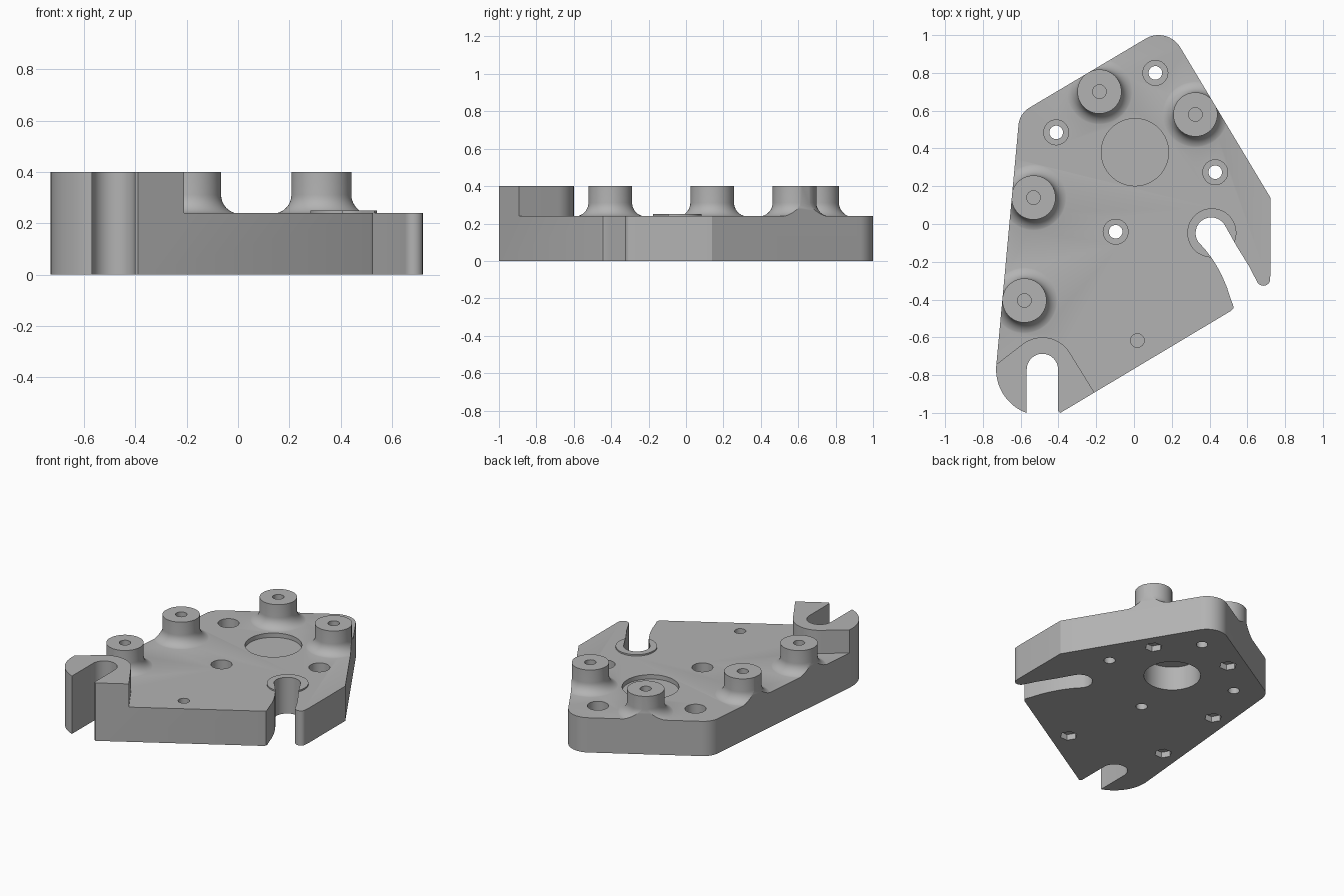
import bpy, bmesh
from math import cos, sin, pi, radians

cube = bpy.data.objects.get("Cube")
if cube:
    bpy.data.objects.remove(cube, do_unlink=True)

GREY = (0.45, 0.45, 0.45, 1)
mat = bpy.data.materials.new("plain_grey")
mat.use_nodes = True
mat.diffuse_color = GREY
mat.node_tree.nodes["Principled BSDF"].inputs["Base Color"].default_value = GREY


def arc(cx, cy, r, start, end, steps=16):
    angles = [radians(start + (end - start) * i / steps) for i in range(steps + 1)]
    return [(cx + r * cos(a), cy + r * sin(a)) for a in angles]


def make_object(name, bm):
    bmesh.ops.recalc_face_normals(bm, faces=bm.faces)
    mesh = bpy.data.meshes.new(name)
    bm.to_mesh(mesh)
    bm.free()
    mesh.materials.append(mat)
    obj = bpy.data.objects.new(name, mesh)
    bpy.context.collection.objects.link(obj)
    return obj


def prism(name, points, z0, z1):
    bm = bmesh.new()
    face = bm.faces.new([bm.verts.new((x, y, z0)) for x, y in points])
    top = bmesh.ops.extrude_face_region(bm, geom=[face])["geom"]
    verts = [v for v in top if isinstance(v, bmesh.types.BMVert)]
    bmesh.ops.translate(bm, verts=verts, vec=(0, 0, z1 - z0))
    return make_object(name, bm)


def cylinder(name, x, y, r, z0, z1, sides=40):
    return prism(name, arc(x, y, r, 0, 360, sides)[:-1], z0, z1)


def lathe(name, x, y, profile, sides=56):
    bm = bmesh.new()
    verts = [bm.verts.new((x + r, y, z)) for r, z in profile]
    edges = [bm.edges.new(pair) for pair in zip(verts, verts[1:])]
    bmesh.ops.spin(bm, geom=verts + edges, cent=(x, y, 0), axis=(0, 0, 1),
                   angle=2 * pi, steps=sides)
    bmesh.ops.remove_doubles(bm, verts=bm.verts, dist=1e-5)
    return make_object(name, bm)


def combine(target, tool, operation):
    mod = target.modifiers.new(operation.lower(), "BOOLEAN")
    mod.operation, mod.solver, mod.object = operation, "EXACT", tool
    bpy.context.view_layer.objects.active = target
    bpy.ops.object.modifier_apply(modifier=mod.name)
    bpy.data.objects.remove(tool, do_unlink=True)


PLATE, TOP, ABOVE, BELOW = 0.24, 0.4, 0.6, -0.1
bosses = [(-0.183, 0.701), (0.325, 0.58), (-0.532, 0.14), (-0.58, -0.405)]
screws = [(0.113, 0.8), (-0.412, 0.485), (0.43, 0.274), (-0.097, -0.041)]
nuts = bosses + [(0.018, -0.617)]

# Plate stock
body = prism("mounting_plate", [(-1, -1.2), (1, -1.2), (1, 1.2), (-1, 1.2)], 0, PLATE)

# Standoff bosses with a filleted foot
fillet = arc(0.19, 0.311, 0.073, 180, 270, 10)
profile = [(0, TOP), (0.117, TOP)] + fillet + [(0.19, 0.15), (0, 0.15)]
for x, y in bosses:
    combine(body, lathe("boss", x, y, profile), "UNION")

# Raised block around the straight slot, and raised ring at the curved slot
block = arc(-0.485, -0.77, 0.17, 31, 128)
block += [(-0.9, -0.875), (-0.9, -1.15), (-0.05, -1.15)]
combine(body, prism("slot_block", block, 0.1, TOP), "UNION")
combine(body, cylinder("slot_ring", 0.412, -0.047, 0.13, 0.1, 0.25, 48), "UNION")

# Outline with both open slots
outline = [(0.722, 0.14)]
outline += arc(0.13, 0.866, 0.134, 31, 121)
outline += arc(-0.492, 0.513, 0.12, 121, 175)
outline += arc(-0.485, -0.77, 0.245, 175, 250)
outline += arc(-0.485, -0.77, 0.083, 180, 0)
outline += [(-0.402, -0.99), (-0.39, -1.0), (0.515, -0.459)]
outline += [(0.527, -0.445), (0.525, -0.43), (0.515, -0.405), (0.492, -0.335),
            (0.465, -0.272), (0.438, -0.222), (0.41, -0.178), (0.377, -0.135)]
outline += arc(0.409, -0.048, 0.083, 215, 30)
outline += [(0.542, -0.115), (0.61, -0.225)]
outline += arc(0.685, -0.29, 0.037, 205, 335)
outline += [(0.722, -0.27)]
combine(body, prism("outline", outline, BELOW, ABOVE), "INTERSECT")

# Central pocket below and shallow recess above
combine(body, cylinder("pocket", 0.005, 0.38, 0.178, BELOW, 0.165, 64), "DIFFERENCE")
combine(body, cylinder("recess", 0.005, 0.38, 0.178, 0.21, ABOVE, 64), "DIFFERENCE")

# Counterbored through holes
for x, y in screws:
    combine(body, cylinder("screw_hole", x, y, 0.036, BELOW, ABOVE, 32), "DIFFERENCE")
    combine(body, cylinder("counterbore", x, y, 0.066, 0.12, ABOVE), "DIFFERENCE")

# Blind holes above hexagonal nut pockets
for x, y in nuts:
    combine(body, cylinder("bolt_hole", x, y, 0.036, 0.06, ABOVE, 32), "DIFFERENCE")
    combine(body, cylinder("nut_pocket", x, y, 0.055, BELOW, 0.04, 6), "DIFFERENCE")

bpy.ops.object.select_all(action="DESELECT")
body.select_set(True)
bpy.context.view_layer.objects.active = body
bpy.ops.object.shade_smooth_by_angle(angle=radians(30))
